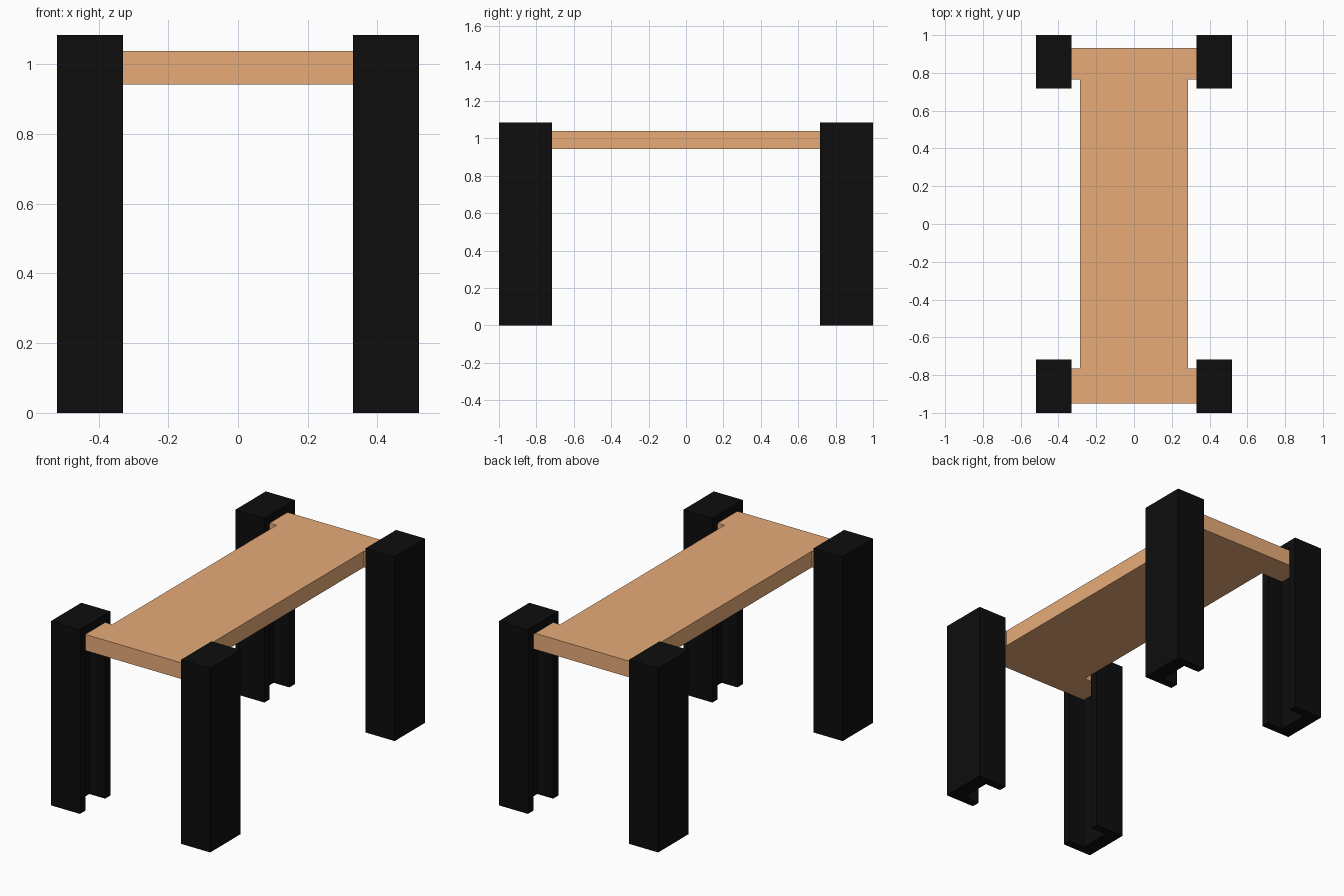
import bpy
import bmesh

if "Cube" in bpy.data.objects:
    bpy.data.objects.remove(bpy.data.objects["Cube"])


def material(name, color):
    mat = bpy.data.materials.new(name)
    mat.diffuse_color = color
    mat.use_nodes = True
    mat.node_tree.nodes["Principled BSDF"].inputs["Base Color"].default_value = mat.diffuse_color
    return mat


def extrude_profile(name, layers, mat):
    """Closed solids from (outline, z0, z1) layers, joined in one object."""
    bm = bmesh.new()
    for outline, z0, z1 in layers:
        face = bm.faces.new([bm.verts.new((x, y, z0)) for x, y in outline])
        new = bmesh.ops.extrude_face_region(bm, geom=[face], use_keep_orig=True)["geom"]
        top = [v for v in new if isinstance(v, bmesh.types.BMVert)]
        bmesh.ops.translate(bm, verts=top, vec=(0, 0, z1 - z0))
    bmesh.ops.recalc_face_normals(bm, faces=bm.faces[:])
    mesh = bpy.data.meshes.new(name)
    bm.to_mesh(mesh)
    bm.free()
    obj = bpy.data.objects.new(name, mesh)
    bpy.context.collection.objects.link(obj)
    mesh.materials.append(mat)
    return obj


wood = material("wood", (0.8, 0.41, 0.19, 1))
black = material("black", (0.004, 0.004, 0.004, 1))

X_IN, X_WALL, X_OUT = 0.33, 0.433, 0.519   # leg inner face, groove back, outer face
Y_IN, G_IN, G_OUT, Y_OUT = 0.717, 0.765, 0.95, 1.0
SEAT_Z, SEAT_TOP, HEIGHT = 0.943, 1.038, 1.085
BODY_X, SEAT_FRONT, SEAT_BACK = 0.285, -0.95, 0.933

# Legs: U-channels opening towards the middle, closed above the seat
channel = [(X_OUT, Y_IN), (X_OUT, Y_OUT), (X_IN, Y_OUT), (X_IN, G_OUT),
           (X_WALL, G_OUT), (X_WALL, G_IN), (X_IN, G_IN), (X_IN, Y_IN)]
block = [(X_OUT, Y_IN), (X_OUT, Y_OUT), (X_IN, Y_OUT), (X_IN, Y_IN)]
for side, sx in (("left", -1), ("right", 1)):
    for end, sy in (("front", -1), ("back", 1)):
        flip = lambda pts: [(x * sx, y * sy) for x, y in pts]
        extrude_profile(f"{end}_{side}_leg",
                        [(flip(channel), 0, SEAT_TOP), (flip(block), SEAT_TOP, HEIGHT)],
                        black)

# Seat plank with end tabs slotted into the leg grooves
half = [(X_WALL, SEAT_FRONT), (X_WALL, -G_IN), (BODY_X, -G_IN),
        (BODY_X, G_IN), (X_WALL, G_IN), (X_WALL, SEAT_BACK)]
extrude_profile("seat", [(half + [(-x, y) for x, y in reversed(half)], SEAT_Z, SEAT_TOP)], wood)
